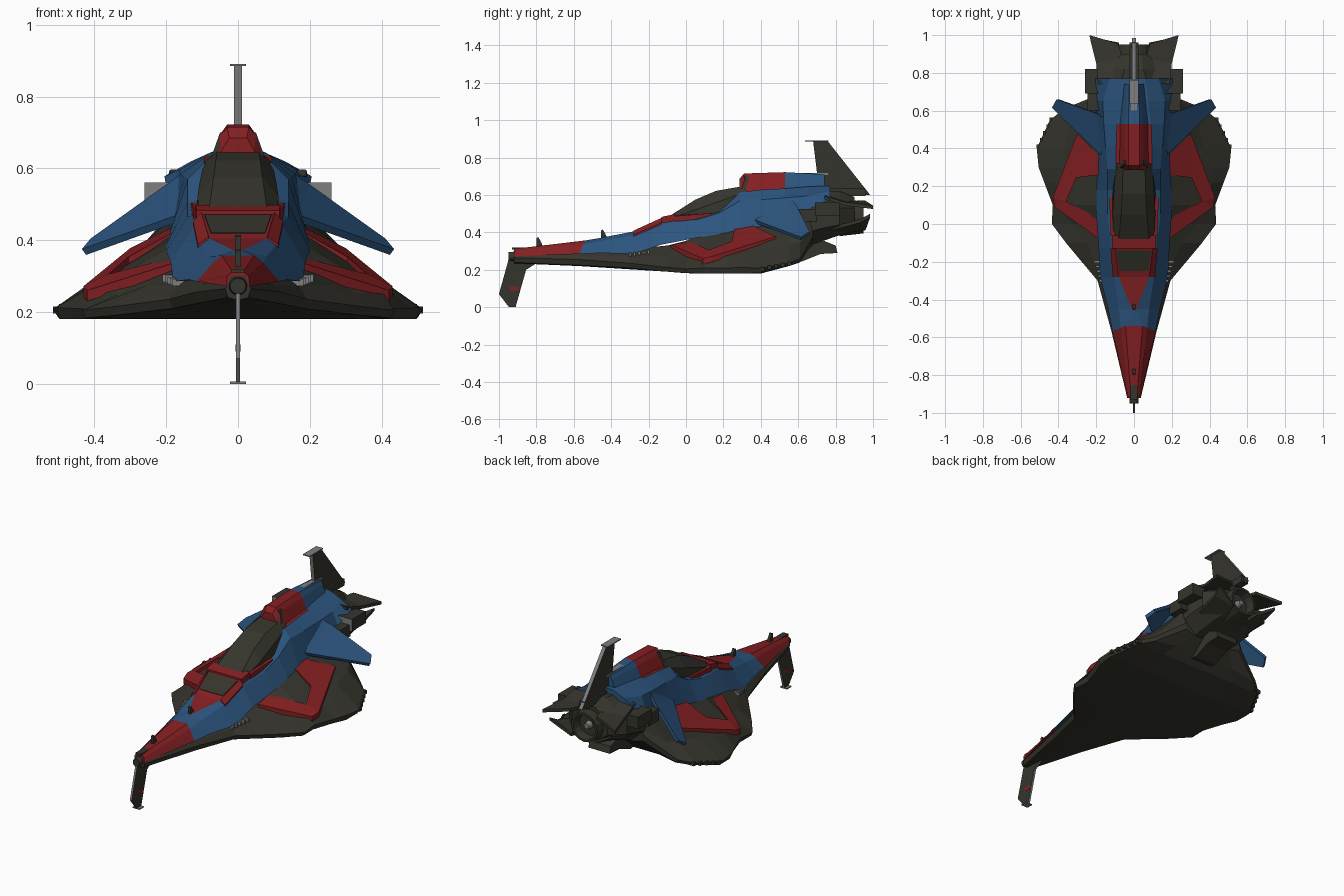
import bpy, bmesh, math
from mathutils import Vector


def material(name, rgb):
    m = bpy.data.materials.new(name)
    m.diffuse_color = (*rgb, 1)
    return m


MATS = [material("dark hull", (0.036, 0.035, 0.026)), material("blue paint", (0.025, 0.09, 0.21)),
        material("red paint", (0.235, 0.014, 0.016)), material("grey metal", (0.21, 0.21, 0.21))]
DARK, BLUE, RED, GREY = range(4)


def finish(name, bm, mat=DARK, rule=None, mirror=False):
    """Turn a bmesh into an object; rule(face) may override the material."""
    bmesh.ops.recalc_face_normals(bm, faces=bm.faces)
    for f in bm.faces:
        f.material_index = rule(f) if rule else mat
    me = bpy.data.meshes.new(name)
    bm.to_mesh(me)
    bm.free()
    for m in MATS:
        me.materials.append(m)
    ob = bpy.data.objects.new(name, me)
    bpy.context.collection.objects.link(ob)
    if mirror:
        ob.modifiers.new("mirror", 'MIRROR').use_mirror_merge = False
    return ob


def loft(name, sections, mat=DARK, rule=None, sweep=lambda x, y: y):
    """Skin symmetric cross-sections: (y, x, z, x, z, ...) listed bottom to top on the right side."""
    bm = bmesh.new()
    rings = []
    for y, *c in sections:
        half = list(zip(c[::2], c[1::2]))
        ring = half + [(-x, z) for x, z in reversed(half)]
        rings.append([bm.verts.new((x, sweep(x, y), z)) for x, z in ring])
    n = len(rings[0])
    for a, b in zip(rings, rings[1:]):
        for j in range(n):
            k = (j + 1) % n
            bm.faces.new((a[j], a[k], b[k], b[j]))
    bm.faces.new(rings[0])
    bm.faces.new(rings[-1])
    return finish(name, bm, mat, rule)


def prism(name, pts, d, mat=DARK, rule=None, mirror=False, faces=None):
    """Extrude a sheet of points by the vector d."""
    bm = bmesh.new()
    top = [bm.verts.new(p) for p in pts]
    low = [bm.verts.new(Vector(p) + Vector(d)) for p in pts]
    faces = faces or [range(len(pts))]
    for f in faces:
        bm.faces.new([top[i] for i in f])
    rim = [[top.index(v) for v in e.verts] for e in bm.edges if e.is_boundary]
    for f in faces:
        bm.faces.new([low[i] for i in reversed(f)])
    for i, j in rim:
        bm.faces.new((top[i], top[j], low[j], low[i]))
    return finish(name, bm, mat, rule, mirror)


def box(name, c, s, mat=DARK, rule=None, mirror=False):
    x, y, z = (c[i] - s[i] / 2 for i in range(3))
    pts = [(x, y, z), (x + s[0], y, z), (x + s[0], y + s[1], z), (x, y + s[1], z)]
    return prism(name, pts, (0, 0, s[2]), mat, rule, mirror)


def fin(name, yz, t, rule=None, mat=DARK):
    return prism(name, [(t, y, z) for y, z in yz], (-2 * t, 0, 0), mat, rule)


def tube(name, y0, y1, z, r0, r1, mat=DARK, inner=None):
    """Round part along y; with inner set, the rear is a recessed bowl."""
    bm = bmesh.new()
    prof = [(y0, r0), (y1, r1)]
    if inner:
        prof += [(y1, inner), (y0 + 0.02, inner * 0.75)]
    rings = [[bm.verts.new((r * math.cos(a * math.pi / 8), y, z + r * math.sin(a * math.pi / 8)))
              for a in range(16)] for y, r in prof]
    for a, b in zip(rings, rings[1:]):
        for j in range(16):
            bm.faces.new((a[j], a[(j + 1) % 16], b[(j + 1) % 16], b[j]))
    bm.faces.new(rings[0])
    bm.faces.new(rings[-1])
    return finish(name, bm, mat)


edge_grey = lambda f: DARK if abs(f.normal.x) > 0.5 else GREY

# Wide lower hull: bottom inner, bottom edge, top edge, shoulder, inner top
loft("lower_hull", [
    (-.92, .01, .235, .028, .24, .036, .265, .028, .28, .02, .30),
    (-.57, .05, .22, .108, .225, .119, .255, .10, .275, .08, .29),
    (-.30, .10, .203, .18, .21, .193, .235, .17, .27, .12, .31),
    (-.10, .20, .19, .35, .19, .36, .213, .25, .275, .15, .33),
    (0, .25, .182, .425, .183, .435, .205, .33, .25, .16, .355),
    (.10, .25, .18, .42, .18, .43, .21, .40, .26, .16, .40),
    (.22, .28, .18, .46, .18, .475, .21, .41, .27, .16, .42),
    (.30, .28, .18, .495, .18, .505, .213, .40, .28, .16, .44),
    (.40, .28, .18, .50, .183, .515, .208, .37, .31, .16, .45),
    (.55, .25, .225, .43, .22, .445, .235, .33, .335, .16, .48),
    (.61, .20, .27, .36, .24, .37, .26, .30, .345, .16, .51),
    (.68, .12, .33, .19, .35, .20, .38, .19, .42, .16, .52)])


# Painted fuselage: skirt, shoulder, top strip
def body_paint(f):
    c = f.calc_center_median()
    if c.y < -.6:
        return RED
    top = abs(c.x) < .001 and f.normal.z > .3
    return RED if top and (-.45 < c.y < -.05 or .28 < c.y < .53) else BLUE


loft("fuselage", [
    (-.92, .033, .272, .03, .30, .015, .312),
    (-.52, .115, .285, .07, .337, .045, .357),
    (-.45, .137, .29, .08, .355, .012, .372),
    (-.28, .18, .285, .105, .385, .08, .405),
    (-.13, .187, .335, .12, .445, .10, .472),
    (-.05, .192, .35, .13, .455, .105, .475),
    (.05, .20, .37, .14, .465, .105, .48),
    (.18, .198, .39, .14, .505, .10, .515),
    (.29, .195, .405, .14, .57, .095, .615),
    (.40, .19, .42, .15, .575, .095, .628),
    (.53, .19, .45, .16, .585, .09, .635),
    (.65, .195, .52, .165, .595, .075, .645),
    (.77, .205, .578, .13, .62, .06, .65)],
     rule=body_paint, sweep=lambda x, y: y - .42 * abs(x) if y == -.52 else y)

# Red hood side strips, dark panel and lip ahead of the canopy, red canopy sills
prism("hood_side_patch", [(.082, -.28, .41), (.112, -.28, .388), (.125, -.13, .452), (.102, -.13, .478)],
      (0, 0, -.009), RED, mirror=True)
prism("hood_panel", [(-.075, -.25, .421), (.075, -.25, .421), (.093, -.14, .472), (-.093, -.14, .472)], (0, 0, -.009))
prism("hood_lip", [(-.115, -.13, .483), (.115, -.13, .483), (.118, -.06, .498), (-.118, -.06, .498)], (0, 0, -.035),
      RED)
prism("canopy_sill", [(.10, -.06, .49), (.123, -.06, .487), (.131, .14, .503), (.10, .14, .503)], (0, 0, -.03),
      RED, mirror=True)

# Canopy
loft("canopy", [
    (-.08, .10, .44, .108, .475, .08, .493),
    (.05, .115, .45, .113, .52, .068, .575),
    (.16, .115, .49, .107, .56, .062, .622),
    (.32, .10, .55, .096, .615, .058, .65)])

# Spine ridge behind the canopy
loft("spine", [
    (.285, .08, .60, .045, .65, .025, .685),
    (.31, .085, .60, .05, .69, .03, .715),
    (.53, .08, .62, .05, .695, .03, .722),
    (.74, .06, .63, .035, .69, .025, .71)],
     rule=lambda f: RED if f.calc_center_median().y < .53 else BLUE)
prism("spine_intake", [(.022, .296, .70), (.045, .296, .66), (.075, .296, .63), (.05, .32, .70)], (0, .02, 0),
      mirror=True)
box("spine_rear_slot", (0, .665, .712), (.03, .19, .012), GREY)

# Red cheek frames with sunken dark intakes
cheek = [(.185, .36, .435), (.30, .48, .378), (.43, .14, .272), (.42, .09, .26), (.185, -.08, .335),
         (.185, .26, .42), (.305, .245, .353), (.36, .12, .306), (.185, .03, .35)]
prism("cheek_frame", cheek, (0, 0, -.03), RED, mirror=True,
      faces=[(0, 1, 6, 5), (1, 2, 7, 6), (2, 3, 7), (3, 4, 8, 7)])
prism("cheek_intake", [Vector(p) - Vector((0, 0, .018)) for p in cheek[5:]], (0, 0, -.02), mirror=True)

# Drooping blue winglets
prism("winglet", [(.17, .36, .47), (.435, .615, .375), (.41, .66, .405), (.20, .585, .555), (.15, .55, .59)],
      (-.012, 0, -.016), BLUE, mirror=True, faces=[(0, 1, 2, 3), (0, 3, 4)])

# Engine block, nacelles, nozzle
loft("engine_block", [
    (.58, .12, .30, .20, .38, .20, .48, .10, .58),
    (.72, .12, .35, .20, .42, .20, .53, .08, .62),
    (.82, .10, .385, .19, .44, .19, .53, .05, .62),
    (.90, .07, .41, .12, .45, .11, .53, .04, .59)])
box("nacelle", (.215, .755, .525), (.09, .13, .07), rule=lambda f: GREY if f.normal.y < -.5 else DARK, mirror=True)
box("nacelle_neck", (.215, .65, .49), (.06, .10, .07), mirror=True)
tube("nozzle", .82, .95, .48, .10, .085, DARK, .072)
tube("nozzle_core", .85, .93, .48, .035, .015, GREY)

# Tail blades, upper and lower pair
blade = [(.04, .76), (.19, .74), (.20, .85), (.237, 1.0), (.085, .955), (.06, .88)]
prism("upper_blade", [(x, y, .615 - .30 * (y - .74) - .1 * x + .03 * (y > .9)) for x, y in blade], (0, 0, -.018),
      mirror=True, faces=[(0, 1, 2, 5), (2, 3, 4, 5)])
prism("lower_blade", [(.05, .78, .40), (.18, .78, .43), (.19, .93, .47), (.20, .985, .50), (.08, .96, .43)],
      (0, 0, -.018), mirror=True, faces=[(0, 1, 2, 4), (2, 3, 4)])
box("tail_boom", (0, .84, .615), (.045, .24, .04))

# Ventral skid under the tail
fin("ventral_skid", [(.58, .25), (.62, .245), (.72, .285), (.81, .29), (.80, .33), (.70, .37), (.60, .34)], .07)

# Tail fin with its end plate
fin("tail_fin", [(.68, .885), (.76, .885), (.985, .60), (.87, .595), (.71, .64)], .011, edge_grey)
box("tail_fin_cap", (0, .70, .888), (.045, .125, .006), GREY)

# Nose: tip, slot, chin fin
tube("nose_tip", -.95, -.84, .272, .022, .034)
box("nose_slot", (0, -.87, .314), (.035, .12, .012))
fin("chin_fin", [(-.95, .25), (-.80, .235), (-.855, .20), (-.91, .005), (-.95, .005), (-1.0, .07)], .006, edge_grey)
box("chin_fin_foot", (0, -.93, .003), (.045, .04, .006), GREY)
box("chin_fin_mark", (0, -.92, .10), (.014, .05, .02), RED)

# Small masts on the nose
for i, (y, z) in enumerate([(-.785, .33), (-.44, .37)]):
    fin(f"mast_{i}", [(y - .015, z - .02), (y + .025, z - .02), (y + .01, z + .02), (y - .005, z + .045),
                      (y - .015, z + .04)], .008)

# Serrated hull edge and side grilles
for i in range(5):
    y = .41 + i * .036
    box(f"edge_tooth_{i}", (.49 - i * .017, y, .205 + i * .007), (.05, .02, .02), mirror=True)
    box(f"side_grille_{i}", (.165 + i * .007, -.30 + i * .025, .282 + i * .003), (.035, .012, .02), GREY, mirror=True)
